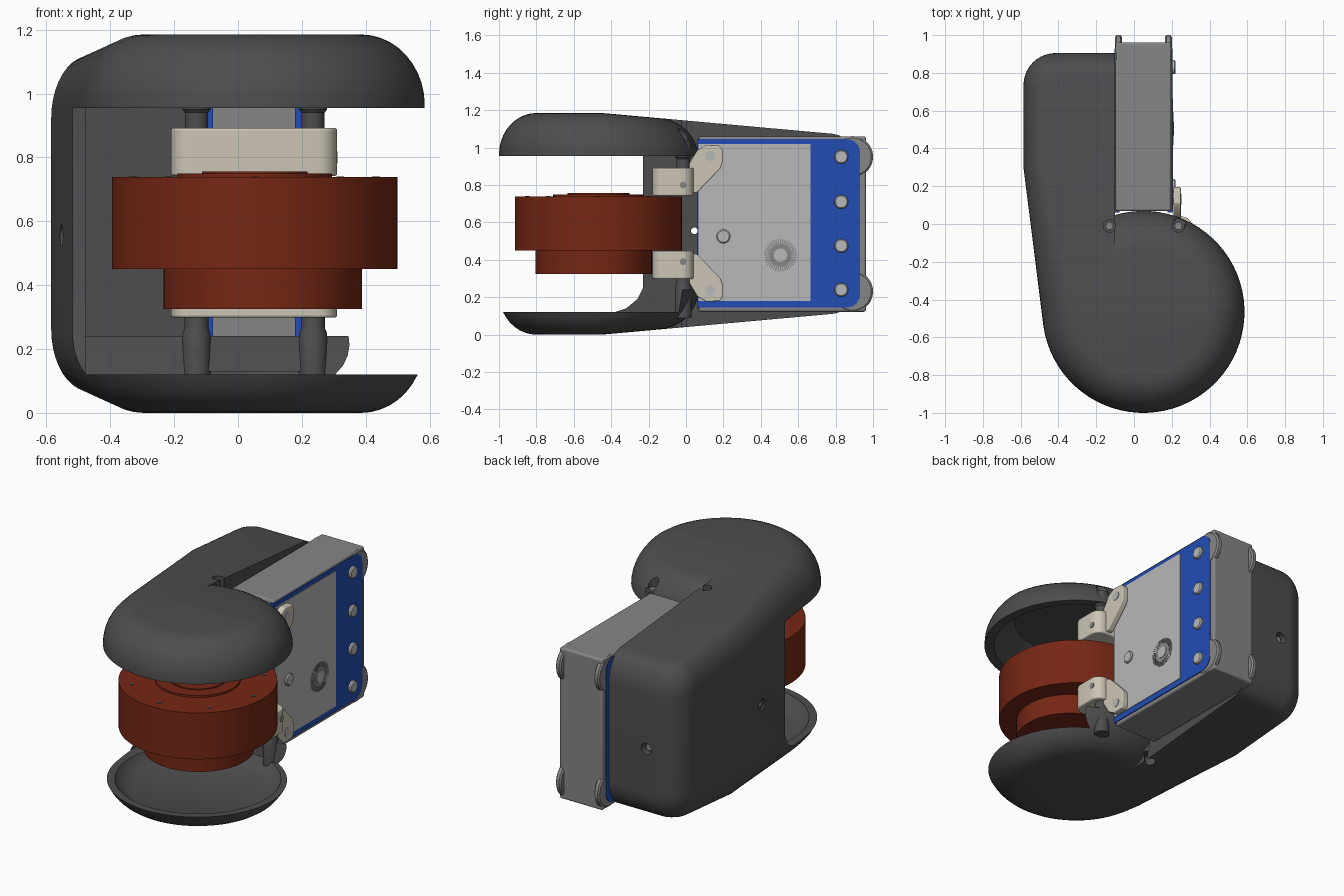
import bpy, bmesh
from math import sin, cos, pi, acos, radians
from mathutils import Matrix, Vector

if "Cube" in bpy.data.objects:
    bpy.data.objects.remove(bpy.data.objects["Cube"])

def mat(name, rgb):
    m = bpy.data.materials.new(name)
    m.diffuse_color = (*rgb, 1)
    m.use_nodes = True
    m.node_tree.nodes["Principled BSDF"].inputs["Base Color"].default_value = m.diffuse_color
    return m

DARK = mat("dark_grey", (0.075, 0.075, 0.078))
GREY = mat("mid_grey", (0.24, 0.24, 0.24))
LIGHT = mat("light_grey", (0.48, 0.48, 0.48))
BLUE = mat("blue", (0.016, 0.075, 0.46))
RED = mat("rust_red", (0.18, 0.02, 0.007))
BEIGE = mat("beige", (0.6, 0.56, 0.46))

def finish(name, bm, material=None, bevel=0, angle=35):
    bmesh.ops.recalc_face_normals(bm, faces=bm.faces[:])
    me = bpy.data.meshes.new(name)
    bm.to_mesh(me)
    bm.free()
    ob = bpy.data.objects.new(name, me)
    bpy.context.collection.objects.link(ob)
    if material:
        me.materials.append(material)
    if bevel:
        b = ob.modifiers.new("bevel", 'BEVEL')
        b.width, b.segments, b.limit_method = bevel, 4, 'ANGLE'
    smooth(ob, angle)
    return ob

def smooth(ob, angle=35):
    bpy.ops.object.select_all(action='DESELECT')
    ob.select_set(True)
    bpy.context.view_layer.objects.active = ob
    bpy.ops.object.shade_smooth_by_angle(angle=radians(angle))

def loft(name, rings, material=None, bevel=0):
    """Skin a list of equal-length point rings and cap both ends."""
    bm = bmesh.new()
    vs = [[bm.verts.new(p) for p in r] for r in rings]
    n = len(vs[0])
    for a, b in zip(vs, vs[1:]):
        for i in range(n):
            bm.faces.new((a[i], a[(i + 1) % n], b[(i + 1) % n], b[i]))
    bm.faces.new(vs[0])
    bm.faces.new(vs[-1])
    return finish(name, bm, material, bevel)

def prism_x(name, yz, x0, x1, material=None, bevel=0):
    return loft(name, [[(x, y, z) for y, z in yz] for x in (x0, x1)], material, bevel)

def box(name, x0, x1, y0, y1, z0, z1, material=None, bevel=0):
    return prism_x(name, [(y0, z0), (y1, z0), (y1, z1), (y0, z1)], x0, x1, material, bevel)

def turned(name, centre, profile, axis='Z', material=None, n=64):
    """Solid of revolution; profile is (radius, position along the axis)."""
    rings = []
    for r, h in profile:
        ring = []
        for i in range(n):
            a, b = r * cos(2 * pi * i / n), r * sin(2 * pi * i / n)
            v = {'Z': (a, b, h), 'X': (h, a, b), 'Y': (a, h, b)}[axis]
            ring.append(Vector(v) + Vector(centre))
        rings.append(ring)
    return loft(name, rings, material)

def cut(ob, cutter):
    cutter.hide_render = True
    m = ob.modifiers.new("cut", 'BOOLEAN')
    m.operation, m.object, m.solver = 'DIFFERENCE', cutter, 'EXACT'
    bpy.context.view_layer.objects.active = ob
    bpy.ops.object.modifier_apply(modifier=m.name)
    bpy.data.objects.remove(cutter)

# Housing shell: rounded plan outline, inset towards top and bottom
CX, CY, R, MID = 0.05, -0.465, 0.535, 0.5925

def outline(d):
    r, k = R - d, 0.6 * d
    a0, a1 = acos(-0.15 / r), -radians(172.5)
    pts = [(CX + r * cos(a0 + (a1 - a0) * i / 56), CY + r * sin(a0 + (a1 - a0) * i / 56)) for i in range(57)]
    rc = 0.17 - k
    for i in range(11):
        a = pi - i * pi / 20
        pts.append((-0.415 + rc * cos(a), 0.735 + rc * sin(a)))
        if i == 0:
            pts.insert(-1, (-0.585 + k, 0.3))
    pts.append((-0.1, 0.905 - k))
    return pts

levels = [(0.2 * (1 - cos(t)), 0.22 * (1 - sin(t))) for t in [pi / 2 * (1 - i / 10) for i in range(11)]]
rings = [[(x, y, z) for x, y in outline(d)] for d, z in levels]
rings += [[(x, y, 2 * MID - z) for x, y in outline(d)] for d, z in reversed(levels)]
shell = loft("housing_shell", rings, DARK)
bm = bmesh.new()
bm.from_mesh(shell.data)
for y in (-0.45, 0.3):
    bmesh.ops.bisect_plane(bm, geom=bm.verts[:] + bm.edges[:] + bm.faces[:], plane_co=(0, y, 0), plane_no=(0, 1, 0))
for v in bm.verts:      # height tapers towards the back
    v.co.z = MID + (v.co.z - MID) * (1 - 0.19 * min(1, max(0, (v.co.y + 0.45) / 1.25)))
bm.to_mesh(shell.data)
bm.free()

# Front opening, inner cavity and the hollows of the two round pods
cut(shell, prism_x("cut_front", [(-1.2, 0.12), (-0.38, 0.12), (-0.32, 0.14), (-0.26, 0.19), (-0.23, 0.25),
                                 (-0.23, 0.955), (-1.2, 0.955)], -1, 1))
cut(shell, prism_x("cut_inner", [(-0.4, 0.12), (-0.04, 0.12), (-0.02, 0.24), (0.21, 0.24),
                                 (0.21, 0.955), (-0.4, 0.955)], -0.478, 1))
cut(shell, turned("cut_low_bowl", (CX, CY, 0), [(0.38, 0.05), (0.44, 0.08), (0.475, 0.13)]))
cut(shell, turned("cut_high_bowl", (CX, CY, 0), [(0.485, 0.94), (0.46, 1.02), (0.36, 1.11)]))

# Screw wells, posts and screws near the hinge
for side, x in (("left", -0.13), ("right", 0.235)):
    for where, z0, z1 in (("top", 1.03, 1.3), ("bottom", -0.1, 0.11)):
        cut(shell, turned("cut_well", (x, -0.01, 0), [(0.033, z0), (0.033, z1)], n=32))
    turned(f"lower_post_{side}", (x, -0.015, 0), [(0.044, 0.09), (0.044, 0.25), (0.037, 0.265), (0.037, 0.31)], material=DARK, n=32)
    turned(f"upper_post_{side}", (x, -0.015, 0), [(0.036, 0.88), (0.036, 0.94), (0.044, 0.95), (0.044, 1.035)], material=DARK, n=32)
    turned(f"top_screw_{side}", (x, -0.01, 0), [(0.02, 1.0), (0.02, 1.045)], material=GREY, n=24)
    turned(f"bottom_screw_{side}", (x, -0.01, 0), [(0.02, 0.095), (0.02, 0.15)], material=GREY, n=24)

# Screw holes through the side and back walls
cut(shell, turned("cut_side_hole", (0, 0.045, 0.555), [(0.035, -0.7), (0.035, -0.54)], 'X', n=32))
cut(shell, turned("cut_side_bore", (0, 0.045, 0.555), [(0.018, -0.7), (0.018, -0.4)], 'X', n=32))
cut(shell, turned("cut_back_hole", (-0.36, 0, 0.555), [(0.035, 0.86), (0.035, 1.0)], 'Y', n=32))
smooth(shell, 30)
turned("back_screw", (-0.36, 0, 0.555), [(0.02, 0.84), (0.02, 0.88)], 'Y', GREY, 24)

# Rear case with blue side plates
box("rear_case", -0.098, 0.197, 0.068, 0.962, 0.122, 1.06, GREY, 0.012)

def plate_outline(y0, y1, z0, z1, r):
    pts = [(y0, z0)]
    for cz, a0 in ((z0 + r, -pi / 2), (z1 - r, 0)):
        pts += [(y1 - r + r * cos(a0 + pi / 2 * i / 8), cz + r * sin(a0 + pi / 2 * i / 8)) for i in range(9)]
    return pts + [(y0, z1)]

for side, x0, x1 in (("right", 0.178, 0.203), ("left", -0.104, -0.078)):
    prism_x(f"blue_plate_{side}", plate_outline(0.062, 0.93, 0.145, 1.045, 0.07), x0, x1, BLUE)
box("side_panel", 0.2, 0.207, 0.066, 0.665, 0.18, 1.02, LIGHT)

# Corner bumpers
for i, (x0, x1) in enumerate(((-0.1, -0.064), (0.164, 0.2))):
    for j, z in enumerate((0.231, 0.951)):
        turned(f"corner_bumper_{i}_{j}", (0, 0.89, z),
               [(0.1, x0), (0.11, x0 + 0.008), (0.11, x1 - 0.008), (0.1, x1)], 'X', GREY, 48)

# Side screws and the knurled dial
for i, (y, z) in enumerate(((0.83, 0.24), (0.83, 0.475), (0.83, 0.71), (0.83, 0.95), (0.2, 0.525))):
    turned(f"side_screw_{i}", (0, y, z), [(0.037, 0.19), (0.037, 0.214), (0.031, 0.22)], 'X', LIGHT, 32)
turned("dial_base", (0, 0.505, 0.425), [(0.06, 0.2), (0.06, 0.209)], 'X', GREY, 48)
turned("dial_centre", (0, 0.505, 0.425), [(0.036, 0.2), (0.036, 0.212)], 'X', LIGHT, 32)
bm = bmesh.new()
for i in range(40):
    turn = Matrix.Rotation(2 * pi * i / 40, 4, 'X')
    bmesh.ops.create_cube(bm, size=1, matrix=Matrix.Translation((0.206, 0.505, 0.425)) @ turn
                          @ Matrix.Translation((0, 0, 0.073)) @ Matrix.Diagonal((0.008, 0.006, 0.03, 1)))
finish("dial_knurling", bm, GREY)

# Hinge brackets: a rounded block and two ears, mirrored below
ear = [(-0.17, 0.75), (0.0, 0.75), (0.06, 0.76), (0.185, 0.89), (0.195, 0.92), (0.195, 0.99),
       (0.18, 1.01), (0.11, 1.015), (0.06, 0.985), (0.0, 0.885), (-0.17, 0.885)]
for where, f in (("upper", lambda z: z), ("lower", lambda z: 1.19 - z)):
    plan = []
    for cx, cy, a0 in ((0.25, -0.12, -pi / 2), (0.25, -0.02, 0), (-0.15, -0.02, pi / 2), (-0.15, -0.12, pi)):
        plan += [(cx + 0.06 * cos(a0 + pi / 2 * i / 8), cy + 0.06 * sin(a0 + pi / 2 * i / 8)) for i in range(9)]
    loft(f"{where}_bracket_block", [[(x, y, f(z)) for x, y in plan] for z in (0.742, 0.892)], BEIGE, 0.008)
    for side, x0, x1 in (("right", 0.208, 0.248), ("left", -0.148, -0.108)):
        prism_x(f"{where}_bracket_ear_{side}", [(y, f(z)) for y, z in ear], x0, x1, BEIGE, 0.006)
    turned(f"{where}_hinge_pin", (0, 0.13, f(0.955)), [(0.028, 0.2), (0.028, 0.252)], 'X', LIGHT, 32)
    turned(f"{where}_bracket_screw", (0, -0.015, f(0.8)), [(0.018, 0.29), (0.018, 0.312)], 'X', GREY, 24)

# Rust-red rotor drum
turned("rotor_drum", (0.052, -0.468, 0), [(0.447, 0.45), (0.447, 0.738)], material=RED, n=96)
turned("rotor_base", (0.077, -0.494, 0), [(0.311, 0.325), (0.311, 0.452)], material=RED, n=96)
turned("rotor_top_ring", (0.052, -0.468, 0), [(0.242, 0.73), (0.242, 0.75)], material=RED, n=64)
turned("rotor_top_disc", (0.052, -0.468, 0), [(0.165, 0.73), (0.165, 0.756)], material=RED, n=64)
for i in range(8):
    a = 2 * pi * i / 8
    turned(f"rotor_bolt_{i}", (0.052 + 0.38 * cos(a), -0.468 + 0.38 * sin(a), 0),
           [(0.012, 0.73), (0.012, 0.741)], material=DARK, n=16)
